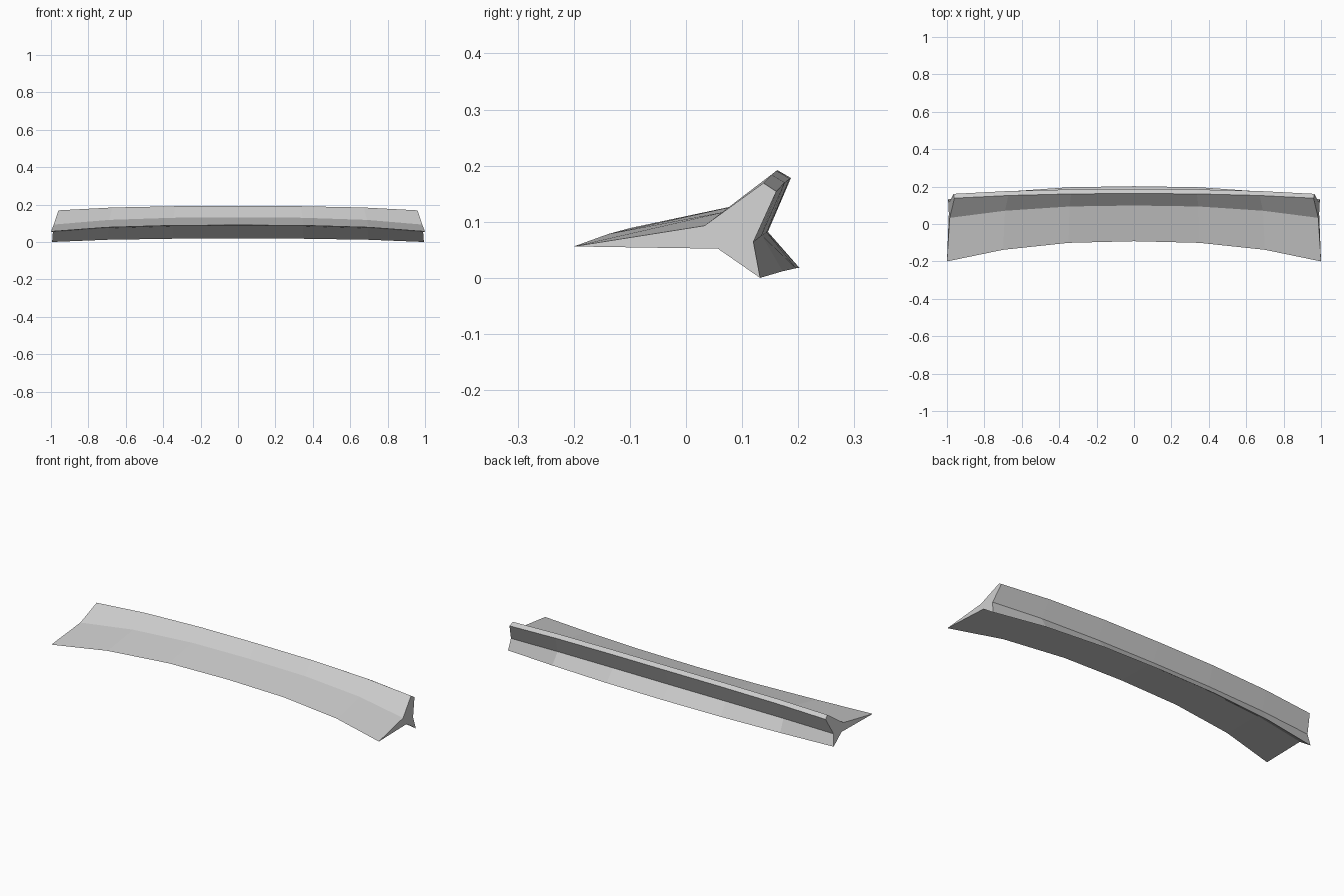
import bpy
import bmesh

if "Cube" in bpy.data.objects:
    bpy.data.objects.remove(bpy.data.objects["Cube"])

# Single grey material
grey = bpy.data.materials.new("plain grey")
grey.use_nodes = True
colour = (0.6, 0.6, 0.6, 1)
grey.diffuse_color = colour
grey.node_tree.nodes["Principled BSDF"].inputs["Base Color"].default_value = colour

# Cross-section corners: (y, z) at the middle, then (x, y, z) at the end
section = [
    ((-0.092, 0.09), (1.0, -0.2, 0.056)),      # front lip
    ((0.112, 0.086), (0.99, 0.057, 0.052)),    # underside crease
    ((0.202, 0.018), (0.994, 0.132, 0.0)),     # lower fin edge
    ((0.146, 0.082), (0.985, 0.12, 0.064)),    # rear crease
    ((0.187, 0.178), (0.965, 0.161, 0.154)),   # upper fin back edge
    ((0.163, 0.192), (0.96, 0.138, 0.169)),    # upper fin front edge
    ((0.099, 0.131), (0.985, 0.033, 0.093)),   # top crease
]
stations = [-1, -0.7, -0.35, 0, 0.35, 0.7, 1]


def corner(mid, end, t):
    """Place one corner along the bowed sweep; the droop gathers at the ends."""
    sweep, droop = abs(t) ** 2.4, abs(t) ** 3
    y = mid[0] + (end[1] - mid[0]) * sweep
    z = mid[1] + (end[2] - mid[1]) * droop
    return (end[0] * t, y, z)


# Bowed blade swept from end to end
bm = bmesh.new()
rings = [[bm.verts.new(corner(m, e, t)) for m, e in section] for t in stations]
count = len(section)
for a, b in zip(rings, rings[1:]):
    for i in range(count):
        j = (i + 1) % count
        bm.faces.new((a[i], a[j], b[j], b[i]))

# End caps
bm.faces.new(rings[0])
bm.faces.new(rings[-1])
bmesh.ops.recalc_face_normals(bm, faces=bm.faces)

mesh = bpy.data.meshes.new("curved_blade")
bm.to_mesh(mesh)
bm.free()
mesh.materials.append(grey)
blade = bpy.data.objects.new("curved_blade", mesh)
bpy.context.collection.objects.link(blade)
